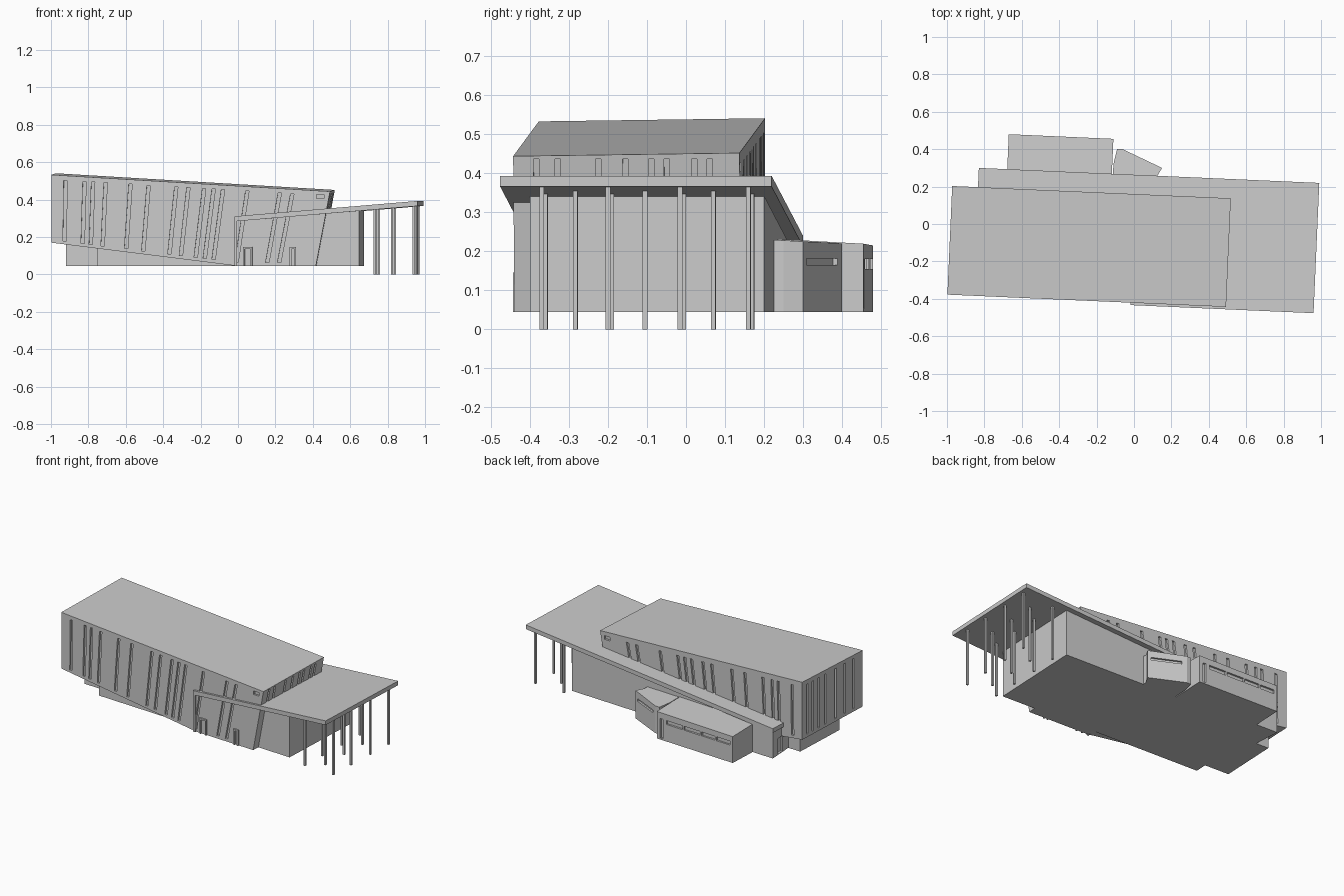
import bpy, bmesh, math
from mathutils import Matrix

if "Cube" in bpy.data.objects:
    bpy.data.objects.remove(bpy.data.objects["Cube"])

# The whole building is laid out square (u, v) and turned slightly clockwise
TURN = Matrix.Rotation(-0.044, 4, 'Z')


def loft(bm, a, b):
    """Closed solid between two matching outlines."""
    va = [bm.verts.new(p) for p in a]
    vb = [bm.verts.new(p) for p in b]
    n = len(va)
    faces = [bm.faces.new(va), bm.faces.new(vb[::-1])]
    for i in range(n):
        j = (i + 1) % n
        faces.append(bm.faces.new((va[i], vb[i], vb[j], va[j])))
    bmesh.ops.recalc_face_normals(bm, faces=faces)


def box(bm, u0, u1, v0, v1, z0, z1):
    q = [(u0, v0), (u1, v0), (u1, v1), (u0, v1)]
    loft(bm, [(*p, z0) for p in q], [(*p, z1) for p in q])


def finish(bm, name):
    bm.transform(TURN)
    me = bpy.data.meshes.new(name)
    bm.to_mesh(me)
    bm.free()
    ob = bpy.data.objects.new(name, me)
    bpy.context.collection.objects.link(ob)
    return ob


def slab(name, pts, bottom, top):
    """Plan outline raised between two height functions."""
    bm = bmesh.new()
    loft(bm, [(u, v, bottom(u, v)) for u, v in pts], [(u, v, top(u, v)) for u, v in pts])
    return finish(bm, name)


def carve(ob, bm):
    """Cut the solids in bm out of ob."""
    cutter = finish(bm, "cutter")
    cutter.hide_render = True
    mod = ob.modifiers.new("recess", 'BOOLEAN')
    mod.operation, mod.solver, mod.object = 'DIFFERENCE', 'EXACT', cutter
    bpy.context.view_layer.objects.active = ob
    bpy.ops.object.modifier_apply(modifier=mod.name)
    bpy.data.objects.remove(cutter)


GROUND = 0.045
FRONT, BACK = -0.421, 0.16


def ground(u, v):
    return GROUND


def hall_top(u, v):
    return 0.537 - 0.0597 * (u + 0.98) + 0.014 * (v - FRONT) - 0.004


def hall_under(u):
    return max(GROUND, 0.17 - 0.1253 * (u + 0.98))


def canopy_top(u, v):
    return 0.311 + 0.084 * u


def canopy_under(u, v):
    return canopy_top(u, v) - 0.027


# Upper hall: raked profile extruded front to back
def hall_side(v):
    return [(-0.98, v, 0.17), (0.018, v, GROUND), (0.435, v, GROUND),
            (0.511, v, hall_top(0.511, v)), (-0.98, v, hall_top(-0.98, v))]


bm = bmesh.new()
loft(bm, hall_side(FRONT), hall_side(BACK))
hall = finish(bm, "upper_hall")

# Slit windows fanning outward along both long walls
cut = bmesh.new()
tops = [-0.905, -0.803, -0.757, -0.69, -0.557, -0.46, -0.312, -0.247,
        -0.163, -0.112, -0.062, 0.068, 0.242, 0.309]
for top in tops:
    lean = 0.055 * (top + 0.98)
    low = top - lean
    zt, zb = hall_top(top, FRONT) - 0.025, hall_under(low) + 0.018
    w = 0.009
    quad = [(low - w, zb), (low + w, zb), (top + w, zt), (top - w, zt)]
    for v0, v1 in ((FRONT - 0.02, FRONT + 0.012), (BACK - 0.012, BACK + 0.02)):
        loft(cut, [(u, v0, z) for u, z in quad], [(u, v1, z) for u, z in quad])
# Small square window near the raked end, both sides
for v in (FRONT, BACK):
    box(cut, 0.438, 0.48, v - 0.012, v + 0.012, 0.405, 0.428)


# Slits in the two end walls
def end_u(z):
    return 0.435 + (z - GROUND) * 0.19


for v in (-0.362, -0.307, -0.203, -0.133, -0.067, -0.027, 0.043, 0.083):
    quad = [(end_u(z) + d, z) for z, d in ((0.3, -0.01), (0.3, 0.03), (0.437, 0.03), (0.437, -0.01))]
    loft(cut, [(u, v - 0.007, z) for u, z in quad], [(u, v + 0.007, z) for u, z in quad])
for v in (0.11, 0.06, 0.0, -0.06, -0.16, -0.25, -0.33):
    box(cut, -1.0, -0.968, v - 0.008, v + 0.008, 0.19, 0.512)
carve(hall, cut)

# Long sloping canopy roof
slab("canopy_roof", [(-0.842, 0.0), (0.0, 0.0), (0.0, -0.434), (0.98, -0.434),
                     (0.98, 0.263), (-0.842, 0.263)], canopy_under, canopy_top)

# Ground-floor walls, stepped at the left end
base = slab("ground_floor", [(0.665, -0.371), (0.665, 0.23), (-0.66, 0.23), (-0.66, 0.258),
                             (-0.838, 0.258), (-0.82, 0.085), (-0.907, 0.085),
                             (-0.907, -0.293), (-0.739, -0.293), (-0.739, -0.371)],
            ground, lambda u, v: canopy_under(u, v) + 0.008)
cut = bmesh.new()
box(cut, -0.86, -0.815, 0.15, 0.2, 0.05, 0.15)
carve(base, cut)

# Post under the front corner of the canopy
bm = bmesh.new()
box(bm, 0.0, 0.014, -0.432, -0.41, GROUND, canopy_under(0, 0) + 0.005)
finish(bm, "canopy_end_post")

# Door surrounds on the front wall
for i, (u0, u1) in enumerate(((0.045, 0.095), (0.295, 0.33))):
    bm = bmesh.new()
    box(bm, u0, u0 + 0.01, -0.43, -0.41, GROUND, 0.145)
    box(bm, u1 - 0.01, u1, -0.43, -0.41, GROUND, 0.145)
    box(bm, u0, u1, -0.43, -0.41, 0.136, 0.146)
    finish(bm, f"door_surround_{i + 1}")

# Slim columns in three staggered rows
rows = [(0.955, (-0.328, -0.158, 0.027, 0.202)),
        (0.835, (-0.247, -0.068, 0.107)),
        (0.745, (-0.328, -0.158, 0.027, 0.202))]
k = 0
for u, vs in rows:
    for v in vs:
        k += 1
        bm = bmesh.new()
        box(bm, u - 0.006, u + 0.006, v - 0.006, v + 0.006, 0.0, canopy_under(u, v) + 0.01)
        finish(bm, f"column_{k}")


# Low rear annexes
def annex_top(u, v):
    return 0.242 - 0.055 * v


annex = slab("rear_annex", [(-0.69, 0.2), (-0.13, 0.2), (-0.13, 0.45), (-0.69, 0.45)],
             ground, lambda u, v: annex_top(u, v) + 0.008 * (u + 0.4))
cut = bmesh.new()
for u0, u1 in ((-0.67, -0.57), (-0.56, -0.46), (-0.45, -0.33), (-0.32, -0.2)):
    box(cut, u0, u1, 0.438, 0.47, 0.155, 0.18)
box(cut, -0.175, -0.155, 0.438, 0.47, 0.055, 0.18)
carve(annex, cut)

wing = slab("angled_annex", [(-0.124, 0.2), (0.109, 0.2), (0.109, 0.255), (0.137, 0.306),
                             (-0.078, 0.397), (-0.108, 0.396), (-0.124, 0.315)],
            ground, annex_top)
# Strip window following the angled wall
cut = bmesh.new()
a, b = (0.118, 0.314), (-0.052, 0.386)
nu, nv = 0.39, 0.92
strip = [(p[0] + nu * d, p[1] + nv * d) for p, d in ((a, -0.012), (b, -0.012), (b, 0.02), (a, 0.02))]
loft(cut, [(*p, 0.165) for p in strip], [(*p, 0.182) for p in strip])
carve(wing, cut)
